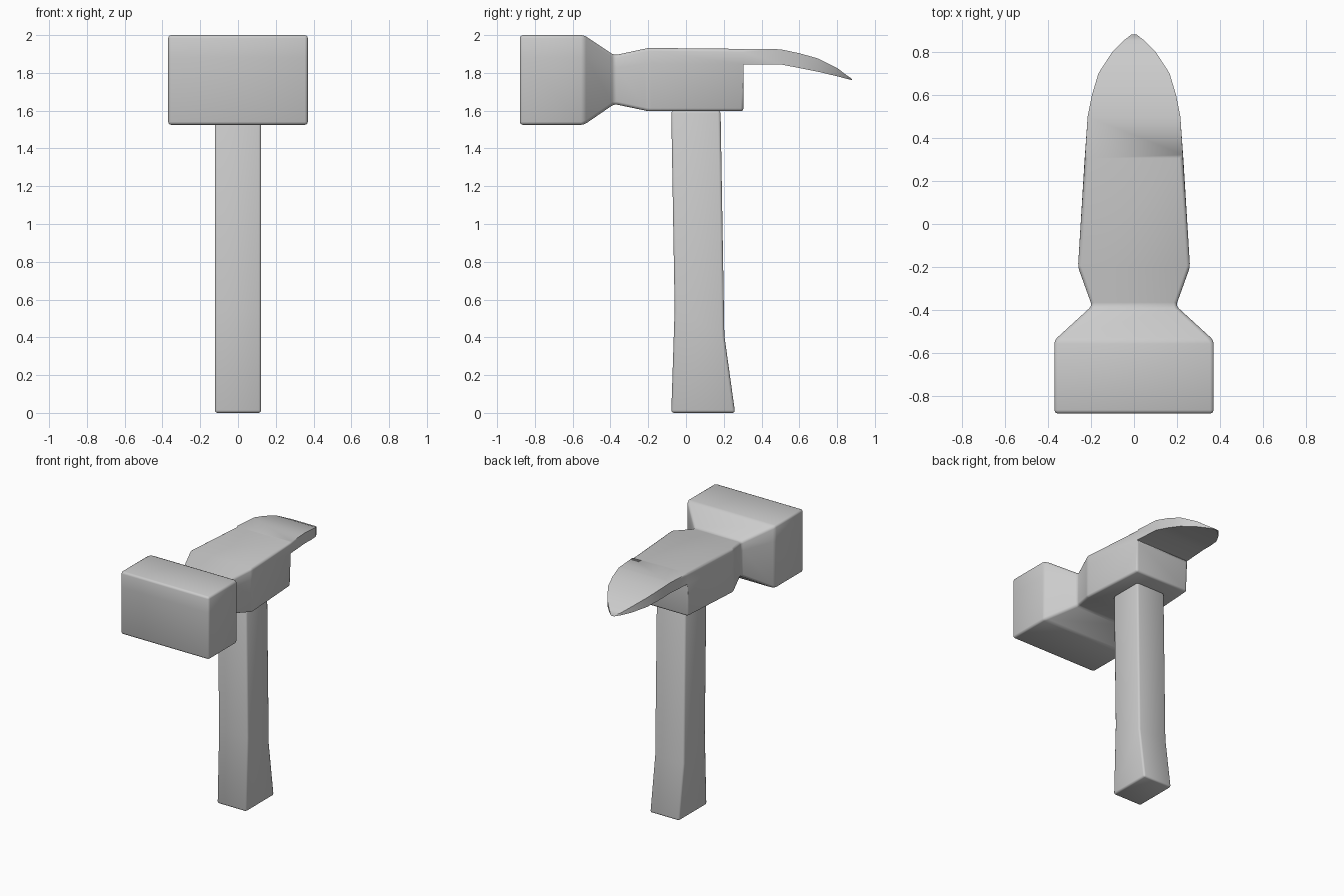
import bpy, bmesh

if "Cube" in bpy.data.objects:
    bpy.data.objects.remove(bpy.data.objects["Cube"])


def loft(bm, rings):
    """Skin consecutive rings of points with quads, return vertex rings."""
    vr = [[bm.verts.new(p) for p in r] for r in rings]
    for a, b in zip(vr, vr[1:]):
        n = len(a)
        for i in range(n):
            j = (i + 1) % n
            bm.faces.new((a[i], a[j], b[j], b[i]))
    return vr


def finish(bm, name, width, keep, angle=60):
    """Round the chosen sharp edges and make a smooth-shaded object."""
    bmesh.ops.remove_doubles(bm, verts=bm.verts, dist=0.0005)
    bmesh.ops.recalc_face_normals(bm, faces=bm.faces)
    edges = [e for e in bm.edges if len(e.link_faces) == 2
             and e.calc_face_angle(0) > 0.35 and all(keep(v.co) for v in e.verts)]
    bmesh.ops.bevel(bm, geom=edges, offset=width, segments=2, profile=0.5,
                    affect='EDGES', clamp_overlap=True)
    bmesh.ops.recalc_face_normals(bm, faces=bm.faces)
    me = bpy.data.meshes.new(name)
    bm.to_mesh(me)
    bm.free()
    ob = bpy.data.objects.new(name, me)
    bpy.context.collection.objects.link(ob)
    bpy.ops.object.select_all(action='DESELECT')
    ob.select_set(True)
    bpy.context.view_layer.objects.active = ob
    bpy.ops.object.shade_smooth_by_angle(angle=angle * 3.14159 / 180)


# Head: striking block, neck and body as (y, half width, bottom, top)
body = [(-0.88, 0.37, 1.525, 2.0), (-0.54, 0.37, 1.525, 2.0),
        (-0.38, 0.195, 1.635, 1.893), (-0.20, 0.26, 1.597, 1.932),
        (0.305, 0.228, 1.597, 1.927)]
# Claw continues from the upper part of the body
claw = [(0.305, 0.228, 1.845, 1.927), (0.50, 0.215, 1.845, 1.925),
        (0.60, 0.195, 1.826, 1.904), (0.70, 0.165, 1.806, 1.876),
        (0.80, 0.10, 1.782, 1.826), (0.85, 0.05, 1.769, 1.788),
        (0.88, 0.012, 1.761, 1.767)]

bm = bmesh.new()
rings = []
for y, w, lo, hi in body:
    mid = 1.845 if y > 0.3 else hi - 0.25 * (hi - lo)
    rings.append([(-w, y, hi), (w, y, hi), (w, y, mid),
                  (w, y, lo), (-w, y, lo), (-w, y, mid)])
b = loft(bm, rings)
bm.faces.new(b[0])
bm.faces.new(b[-1][2:6])
c = loft(bm, [[(-w, y, hi), (w, y, hi), (w, y, lo), (-w, y, lo)]
              for y, w, lo, hi in claw])
bm.faces.new(c[-1])
finish(bm, "hammer_head", 0.016, lambda p: p.y < 0.31)

# Handle: rings as (front y, front z, back y, back z), flared at the foot
grip = [(-0.078, 0.0, 0.26, 0.0), (-0.06, 0.55, 0.203, 0.41),
        (-0.078, 1.6, 0.183, 1.6)]
bm = bmesh.new()
hw = 0.123
h = loft(bm, [[(-hw, f, fz), (hw, f, fz), (hw, k, kz), (-hw, k, kz)]
              for f, fz, k, kz in grip])
bm.faces.new(h[0])
bm.faces.new(h[-1])
finish(bm, "handle", 0.014, lambda p: True)
